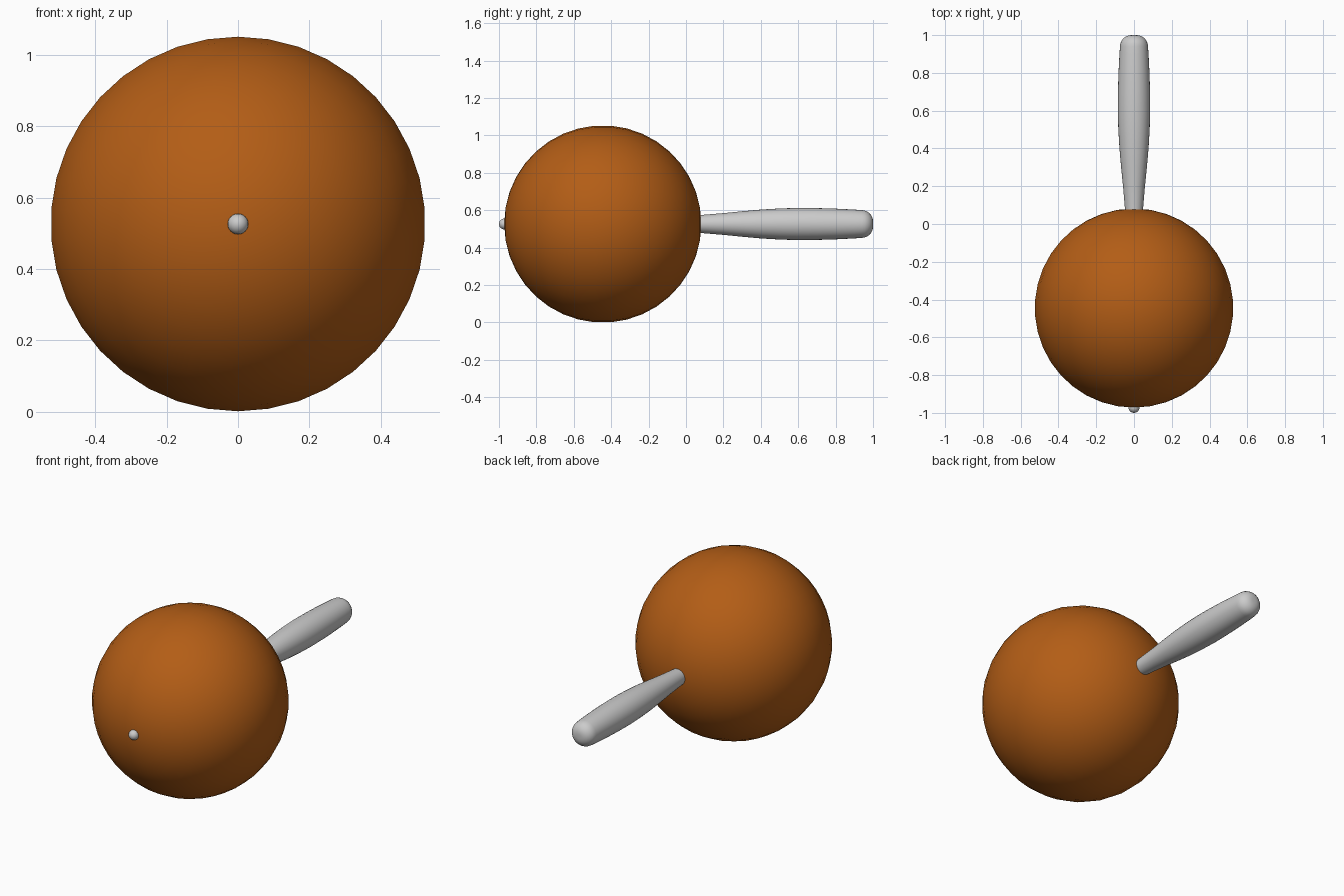
import bpy, bmesh
from math import sin, cos, pi, radians

if "Cube" in bpy.data.objects:
    bpy.data.objects.remove(bpy.data.objects["Cube"])

CZ = 0.526  # height of the shared axis


def lathe(name, profile, sides, angle=60):
    """Spin (y, radius) points around the y axis; zero radius makes a pole."""
    bm = bmesh.new()
    rings = []
    for y, r in profile:
        n = 1 if r < 1e-5 else sides
        rings.append([bm.verts.new((r * sin(2 * pi * i / sides), y,
                                    CZ + r * cos(2 * pi * i / sides)))
                      for i in range(n)])
    for a, b in zip(rings, rings[1:]):
        for i in range(sides):
            j = (i + 1) % sides
            quad = [a[i % len(a)], a[j % len(a)], b[j % len(b)], b[i % len(b)]]
            bm.faces.new(list(dict.fromkeys(quad)))
    bmesh.ops.recalc_face_normals(bm, faces=bm.faces)
    mesh = bpy.data.meshes.new(name)
    bm.to_mesh(mesh)
    bm.free()
    obj = bpy.data.objects.new(name, mesh)
    bpy.context.collection.objects.link(obj)
    bpy.ops.object.select_all(action='DESELECT')
    obj.select_set(True)
    bpy.context.view_layer.objects.active = obj
    bpy.ops.object.shade_smooth_by_angle(angle=radians(angle))
    return obj


def ball(name, y, r, sides, rings):
    steps = [pi * k / rings for k in range(rings + 1)]
    return lathe(name, [(y - r * cos(t), r * sin(t)) for t in steps], sides)


# Large coloured ball
body = ball("ball", -0.445, 0.527, 38, 19)
mat = bpy.data.materials.new("burnt_orange")
mat.diffuse_color = (0.45, 0.11, 0.008, 1)
mat.use_nodes = True
mat.node_tree.nodes["Principled BSDF"].inputs["Base Color"].default_value = mat.diffuse_color
body.data.materials.append(mat)

# Small stud on the front
ball("front_stud", -0.971, 0.029, 24, 12)

# Tapered handle with a rounded end
handle = [(0.04, 0), (0.04, 0.046), (0.08, 0.048), (0.2, 0.058), (0.3, 0.068),
          (0.4, 0.077), (0.5, 0.083), (0.6, 0.086), (0.7, 0.085),
          (0.8, 0.082), (0.9, 0.077)]
corner = 0.06
handle += [(1 - corner + corner * sin(t), 0.014 + corner * cos(t))
           for t in (k * pi / 12 for k in range(7))]
handle.append((1.0, 0))
lathe("handle", handle, 32)
